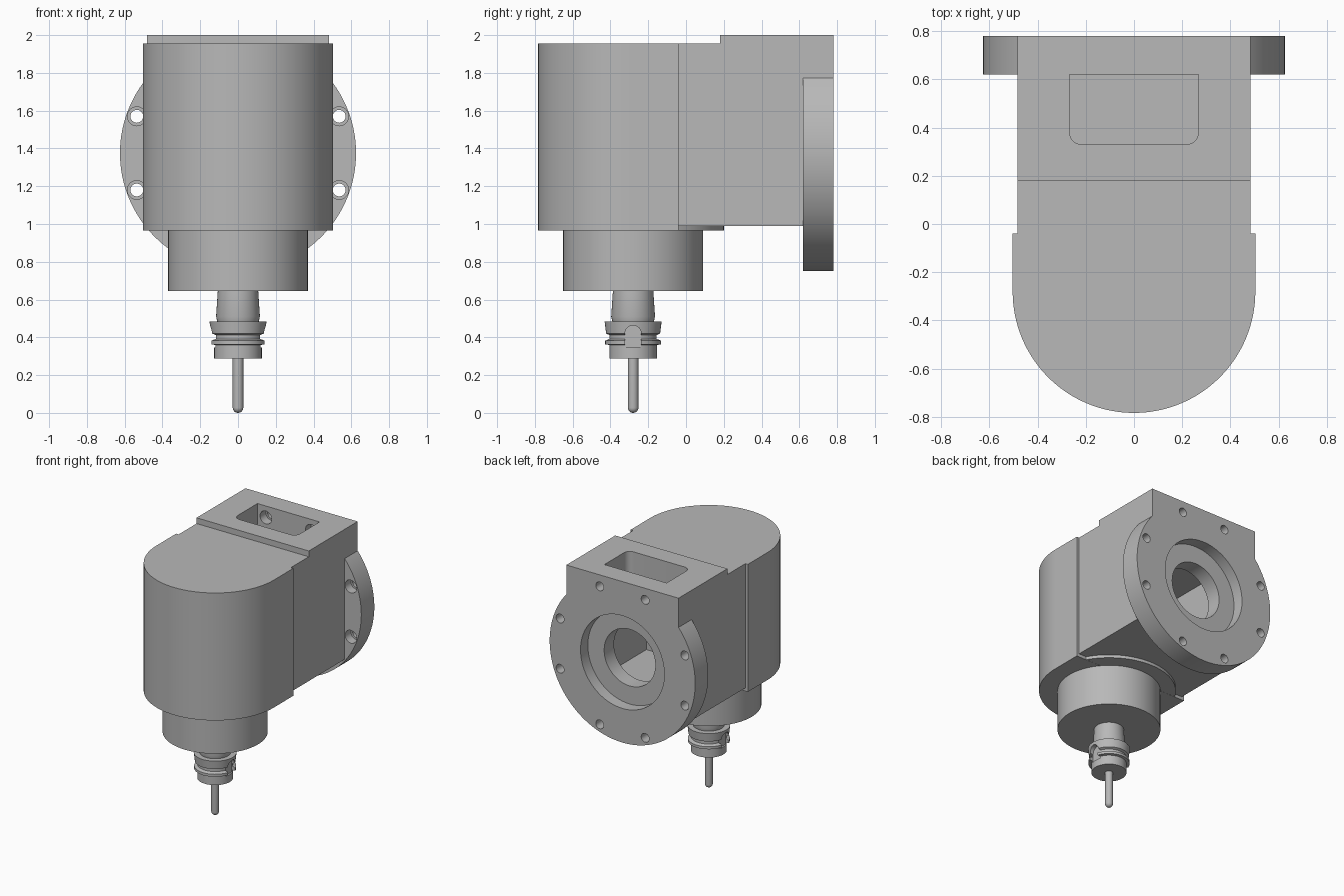
import bpy
import bmesh
from math import sin, cos, pi, radians, sqrt
from mathutils import Matrix, Vector

cube = bpy.data.objects.get("Cube")
if cube:
    bpy.data.objects.remove(cube, do_unlink=True)

GREY = (0.48, 0.48, 0.48, 1.0)
metal = bpy.data.materials.new("machined grey")
metal.use_nodes = True
metal.diffuse_color = GREY
metal.node_tree.nodes["Principled BSDF"].inputs["Base Color"].default_value = GREY

SPINDLE_Y = -0.28
BORE_Z = 1.375
BACK = 0.78
FLANGE = 0.62
parts = []


def finish(name, bm):
    bmesh.ops.recalc_face_normals(bm, faces=bm.faces)
    mesh = bpy.data.meshes.new(name)
    bm.to_mesh(mesh)
    bm.free()
    mesh.materials.append(metal)
    ob = bpy.data.objects.new(name, mesh)
    bpy.context.collection.objects.link(ob)
    parts.append(ob)
    return ob


def box(name, lo, hi):
    lo, hi = Vector(lo), Vector(hi)
    bm = bmesh.new()
    size = Matrix.Diagonal((hi - lo).to_4d())
    bmesh.ops.create_cube(bm, size=1, matrix=Matrix.Translation((lo + hi) / 2) @ size)
    return finish(name, bm)


def prism(name, outline, z0, z1):
    """Extrude an xy outline from z0 up to z1."""
    bm = bmesh.new()
    face = bm.faces.new([bm.verts.new((x, y, z0)) for x, y in outline])
    top = bmesh.ops.extrude_face_region(bm, geom=[face])["geom"]
    verts = [v for v in top if isinstance(v, bmesh.types.BMVert)]
    bmesh.ops.translate(bm, verts=verts, vec=(0, 0, z1 - z0))
    return finish(name, bm)


def rod(name, r, centre, start, end, axis="Z", sides=96):
    """Cylinder along Z (centre = x, y) or along Y (centre = x, z)."""
    mid = (start + end) / 2
    if axis == "Z":
        m = Matrix.Translation((centre[0], centre[1], mid))
    else:
        m = Matrix.Translation((centre[0], mid, centre[1])) @ Matrix.Rotation(pi / 2, 4, "X")
    bm = bmesh.new()
    bmesh.ops.create_cone(bm, cap_ends=True, segments=sides, radius1=r, radius2=r,
                          depth=end - start, matrix=m)
    return finish(name, bm)


def lathe(name, profile, sides=64):
    """Revolve (radius, z) points about the spindle axis."""
    bm = bmesh.new()
    rings = []
    for r, z in profile:
        rings.append([bm.verts.new((r * cos(2 * pi * i / sides),
                                    SPINDLE_Y + r * sin(2 * pi * i / sides), z))
                      for i in range(sides)])
    for a, b in zip(rings, rings[1:]):
        for i in range(sides):
            j = (i + 1) % sides
            bm.faces.new((a[i], a[j], b[j], b[i]))
    bm.faces.new(rings[0])
    bm.faces.new(rings[-1])
    return finish(name, bm)


def combine(target, tool, operation):
    """Apply a boolean and discard the tool object."""
    mod = target.modifiers.new("cut", "BOOLEAN")
    mod.operation = operation
    mod.solver = "EXACT"
    mod.object = tool
    deps = bpy.context.evaluated_depsgraph_get()
    deps.update()
    result = bpy.data.meshes.new_from_object(target.evaluated_get(deps))
    target.modifiers.clear()
    target.data = result
    parts.remove(tool)
    bpy.data.objects.remove(tool, do_unlink=True)


def arc(cx, cy, r, a0, a1, n):
    return [(cx + r * cos(radians(a0 + (a1 - a0) * i / n)),
             cy + r * sin(radians(a0 + (a1 - a0) * i / n))) for i in range(n + 1)]


# Spindle housing with a half-round front
R = 0.503
prism("spindle_housing",
      [(R, -0.04)] + arc(0, SPINDLE_Y, R, 0, -180, 64) + [(-R, -0.04)], 0.965, 1.955)

# Rear body with raised back and round mounting flange
body = box("rear_body", (-0.482, -0.04, 0.99), (0.482, BACK, 1.955))
combine(body, box("raised_back", (-0.482, 0.18, 1.5), (0.482, BACK, 2.0)), "UNION")
combine(body, rod("flange", 0.625, (0, BORE_Z), FLANGE, BACK, "Y", 128), "UNION")

# Service pocket in the top, rounded at its front corners
pocket = ([(0.267, FLANGE), (-0.267, FLANGE)]
          + arc(-0.217, 0.38, 0.05, 180, 270, 8) + arc(0.217, 0.38, 0.05, 270, 360, 8))
combine(body, prism("pocket", pocket, 1.72, 2.1), "DIFFERENCE")

# Stepped rear bore opening into an inner chamber
combine(body, rod("recess", 0.36, (0, BORE_Z), 0.69, 0.9, "Y"), "DIFFERENCE")
combine(body, rod("bore", 0.22, (0, BORE_Z), 0.5, 0.8, "Y"), "DIFFERENCE")
combine(body, box("chamber", (-0.27, 0.1, 1.14), (0.27, 0.57, 1.64)), "DIFFERENCE")

# Counterbored bolt holes around the flange
for side in (0, 180):
    for angle in (-70, -20, 20, 70):
        a = radians(side + angle)
        spot = (0.57 * cos(a), BORE_Z + 0.57 * sin(a))
        combine(body, rod("hole", 0.034, spot, 0.6, 0.9, "Y", 24), "DIFFERENCE")
        combine(body, rod("counterbore", 0.05, spot, 0.585, 0.69, "Y", 24), "DIFFERENCE")

# Round seat and nose beneath the housing
rod("spindle_seat", 0.48, (0, SPINDLE_Y), 0.966, 0.995)
rod("spindle_nose", 0.37, (0, SPINDLE_Y), 0.645, 0.967)

# Tool holder: taper, grooved collar and lower hub
holder = lathe("tool_holder", [
    (0.106, 0.66), (0.116, 0.51), (0.11, 0.485), (0.151, 0.485), (0.143, 0.42),
    (0.125, 0.412), (0.125, 0.392), (0.148, 0.382), (0.148, 0.362),
    (0.126, 0.36), (0.126, 0.287)])
for s in (-1, 1):
    xs = sorted((s * 0.112, s * 0.2))
    slot = box("slot", (xs[0], SPINDLE_Y - 0.043, 0.345), (xs[1], SPINDLE_Y + 0.043, 0.42))
    bm = bmesh.new()
    bmesh.ops.create_cone(bm, cap_ends=True, segments=32, radius1=0.043, radius2=0.043,
                          depth=0.088, matrix=Matrix.Translation((s * 0.156, SPINDLE_Y, 0.42))
                          @ Matrix.Rotation(pi / 2, 4, "Y"))
    combine(holder, slot, "DIFFERENCE")
    combine(holder, finish("slot_end", bm), "DIFFERENCE")

# Slim cutter with a rounded tip
tip = [(0.028 * sin(radians(t)), 0.028 - 0.028 * cos(radians(t))) for t in range(10, 91, 10)]
lathe("cutter", [(0.001, 0.0)] + tip + [(0.028, 0.3)], 32)

# Smooth curved walls, keep machined edges sharp
bpy.ops.object.select_all(action="DESELECT")
for ob in parts:
    ob.select_set(True)
bpy.context.view_layer.objects.active = body
bpy.ops.object.shade_smooth_by_angle(angle=radians(30))
